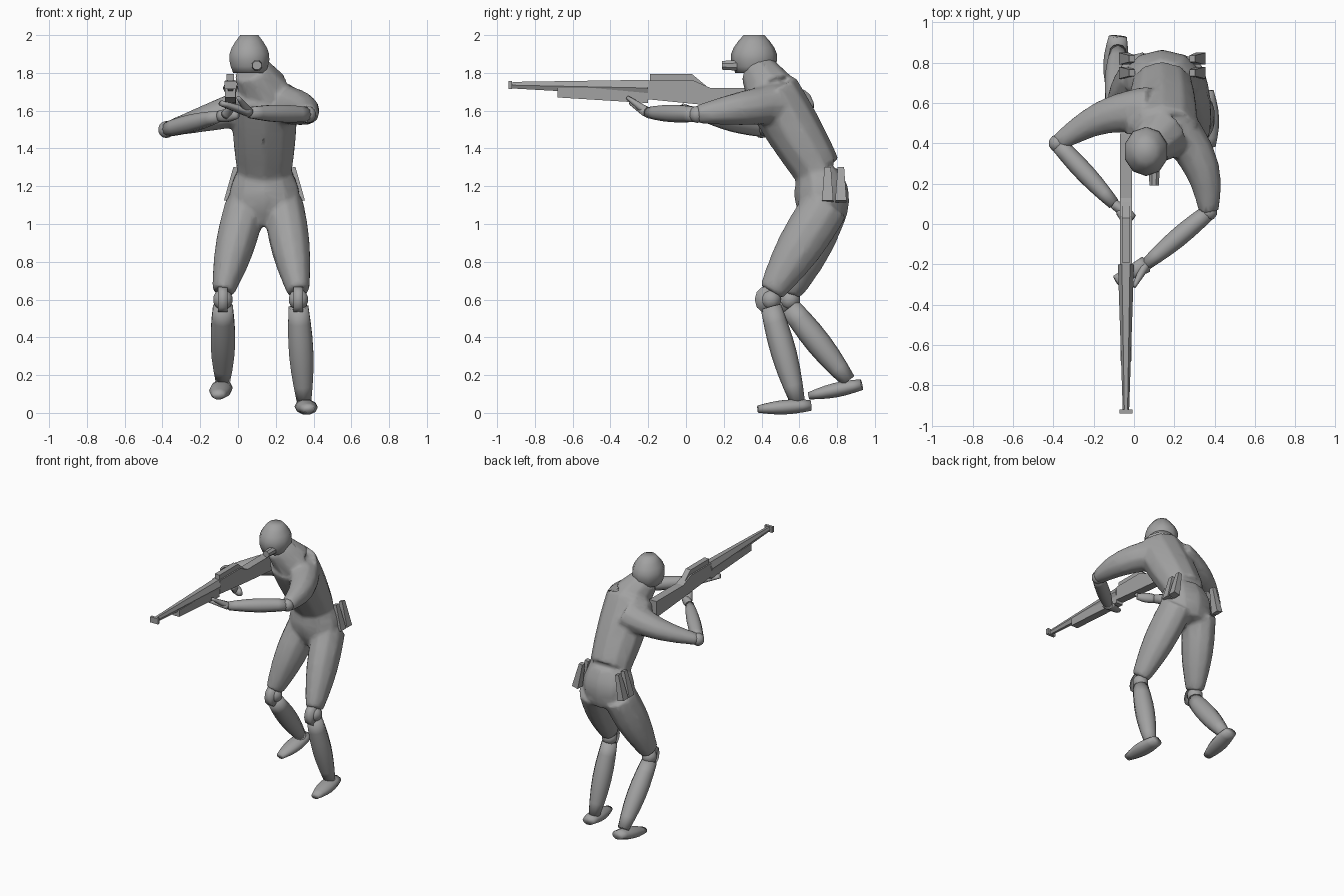
import bpy
import bmesh
import math
from mathutils import Vector

default_cube = bpy.data.objects.get("Cube")
if default_cube:
    bpy.data.objects.remove(default_cube)

# Single clay colour
clay = bpy.data.materials.new("clay_grey")
clay.use_nodes = True
clay.diffuse_color = (0.36, 0.36, 0.36, 1)
clay.node_tree.nodes["Principled BSDF"].inputs["Base Color"].default_value = clay.diffuse_color

ACROSS = Vector((1, 0, 0))
UP = Vector((0, 0, 1))
STRAIGHT = Vector((0, 0, 0))


def finish(name, bm, smooth=True):
    """Turn the bmesh into a named clay object."""
    bmesh.ops.recalc_face_normals(bm, faces=bm.faces[:])
    mesh = bpy.data.meshes.new(name)
    bm.to_mesh(mesh)
    bm.free()
    mesh.materials.append(clay)
    for polygon in mesh.polygons:
        polygon.use_smooth = smooth
    obj = bpy.data.objects.new(name, mesh)
    bpy.context.collection.objects.link(obj)
    return obj


def add_limb(bm, start, end, start_radius, end_radius, bulge=0, flat=1, bow=STRAIGHT, sides=10, steps=6):
    """Tapered tube that swells by bulge and bends by bow halfway along.
    flat is the ratio of the second radius to the first, which lies across
    on steep tubes and upright on level ones."""
    start, end = Vector(start), Vector(end)
    axis = (end - start).normalized()
    reference = ACROSS if abs(axis.z) > 0.5 else UP
    loops = []
    for step in range(steps + 1):
        t = step / steps
        arch = math.sin(math.pi * t)
        centre = start.lerp(end, t) + bow * arch
        radius = start_radius + (end_radius - start_radius) * t + bulge * arch
        tangent = (end - start + bow * math.pi * math.cos(math.pi * t)).normalized()
        first = (reference - tangent * reference.dot(tangent)).normalized()
        second = tangent.cross(first) * flat
        loop = []
        for side in range(sides):
            angle = math.tau * (side + 0.5) / sides
            offset = first * math.cos(angle) + second * math.sin(angle)
            loop.append(bm.verts.new(centre + offset * radius))
        loops.append(loop)
    for low, high in zip(loops, loops[1:]):
        for side in range(sides):
            after = (side + 1) % sides
            bm.faces.new((low[side], low[after], high[after], high[side]))
    bm.faces.new(loops[0])
    bm.faces.new(loops[-1])


def limb(name, *shape, smooth=True, **options):
    bm = bmesh.new()
    add_limb(bm, *shape, **options)
    return finish(name, bm, smooth)


def block(name, *shape, sides=4, **options):
    """Flat-shaded straight tube with few sides."""
    return limb(name, *shape, smooth=False, sides=sides, steps=1, **options)


def ball(name, centre, radius):
    bm = bmesh.new()
    bmesh.ops.create_uvsphere(bm, u_segments=10, v_segments=7, radius=radius)
    bmesh.ops.translate(bm, verts=bm.verts[:], vec=centre)
    return finish(name, bm)


def slab(name, profile, width):
    """Extrude a rifle side profile, given as y and height from the bore line."""
    bm = bmesh.new()
    corners = [bm.verts.new((BORE.x - width / 2, y, BORE.z + rise)) for y, rise in profile]
    grown = bmesh.ops.extrude_face_region(bm, geom=[bm.faces.new(corners)])
    moved = [item for item in grown["geom"] if isinstance(item, bmesh.types.BMVert)]
    bmesh.ops.translate(bm, verts=moved, vec=ACROSS * width)
    return finish(name, bm, smooth=False)


# Joints of the pose
MID = 0.14
crotch = Vector((MID, 0.74, 1))
waist = Vector((MID, 0.7, 1.28))
collar = Vector((MID, 0.45, 1.7))
skull_base = Vector((0.07, 0.38, 1.82))
left_shoulder = Vector((0.2, 0.5, 1.64))
left_elbow = Vector((0.37, 0.06, 1.58))
left_wrist = Vector((0.06, -0.2, 1.59))
right_shoulder = Vector((0.08, 0.56, 1.63))
right_elbow = Vector((-0.38, 0.4, 1.5))
right_wrist = Vector((-0.1, 0.1, 1.57))
legs = []
for label, s, ankle in (("left", 1, Vector((0.35, 0.59, 0.06))),
                        ("right", -1, Vector((-0.08, 0.86, 0.17)))):
    hip = Vector((MID + 0.1 * s, 0.74, 1.1))
    knee = Vector((0.12 + 0.2 * s, 0.5 - 0.05 * s, 0.6))
    legs.append((label, s, hip, knee, ankle))

# Body: trunk, neck, thighs and upper arms fused into one skin
bm = bmesh.new()
add_limb(bm, crotch, waist, 0.14, 0.15, bulge=0.05, flat=0.75)
add_limb(bm, waist, collar, 0.15, 0.18, bulge=0.01, flat=0.85)
add_limb(bm, collar, skull_base, 0.14, 0.1)
add_limb(bm, left_shoulder, left_elbow, 0.11, 0.05, bulge=0.01, bow=ACROSS * 0.05)
add_limb(bm, right_shoulder, right_elbow, 0.11, 0.04, flat=1.15, bow=Vector((0, 0.05, 0)))
for label, s, hip, knee, ankle in legs:
    add_limb(bm, hip, knee + UP * 0.04, 0.11, 0.06, bulge=0.02, flat=1.15)
body = finish("body", bm)
fuse = body.modifiers.new("fuse", "REMESH")
fuse.mode = "VOXEL"
fuse.voxel_size = 0.014
fuse.use_smooth_shade = True
soften = body.modifiers.new("soften", "SMOOTH")
soften.iterations = 6
simplify = body.modifiers.new("simplify", "DECIMATE")
simplify.ratio = 0.2

# Head with a flat-topped skull and a mask filter
skull = Vector((0.06, 0.36, 1.8))
limb("head", skull, skull + UP * 0.2, 0.09, 0.05, bulge=0.04, flat=1.1)
block("mask_filter", (0.1, 0.27, 1.84), (0.1, 0.19, 1.84), 0.03, 0.025, sides=8)

# Lower legs, knees, feet and the hip plates
for label, s, hip, knee, ankle in legs:
    ball(label + "_knee_ball", knee, 0.055)
    cap = knee - Vector((0, 0.03, 0))
    limb(label + "_knee_disc", cap - ACROSS * 0.025, cap + ACROSS * 0.025, 0.07, 0.07, flat=0.8, steps=1)
    limb(label + "_shin", knee - UP * 0.04, ankle, 0.055, 0.04, bulge=0.02)
    heel = ankle + Vector((0, 0.07, -0.02))
    toe = ankle + Vector((0.025 * s, -0.21, 0.02 * s - 0.06))
    limb(label + "_foot", heel, toe, 0.03, 0.02, bulge=0.015, flat=1.5)
    for place, y in (("front", 0.75), ("rear", 0.82)):
        block(label + "_" + place + "_hip_plate", (MID + 0.15 * s, y, 1.3),
              (MID + 0.19 * s, y, 1.12), 0.02, 0.035, flat=1.2)

# Elbows, forearms and hands
for label, elbow, wrist in (("left", left_elbow, left_wrist), ("right", right_elbow, right_wrist)):
    ball(label + "_elbow", elbow, 0.045)
    limb(label + "_forearm", elbow, wrist, 0.04, 0.03, bulge=0.013)
limb("left_hand", left_wrist, (-0.09, -0.28, 1.64), 0.025, 0.015, flat=1.7)
limb("left_thumb", left_wrist, (0, -0.31, 1.67), 0.025, 0.01)
limb("right_hand", right_wrist, (0, 0.03, 1.58), 0.03, 0.02, bulge=0.01, flat=0.8)
limb("right_fingers", (-0.06, 0.06, 1.58), (-0.03, -0.02, 1.63), 0.03, 0.01)

# Rifle: stock, sight rail, fore-end, barrel and muzzle
BORE = Vector((-0.04, 0, 1.72))
slab("rifle_stock", [(-0.2, 0.04), (0.04, 0.04), (0.13, 0), (0.45, 0),
                     (0.45, -0.12), (0.1, -0.09), (-0.2, -0.06)], 0.06)
slab("rifle_rail", [(-0.19, 0.03), (-0.19, 0.075), (0.03, 0.075), (0.12, 0)], 0.04)
slab("rifle_fore_end", [(-0.68, 0), (-0.2, 0), (-0.2, -0.08), (-0.68, -0.05)], 0.055)
muzzle = BORE + Vector((0, -0.94, 0.015))
muzzle_back = muzzle + Vector((0, 0.02, 0))
block("rifle_muzzle", muzzle, muzzle_back, 0.03, 0.03, flat=1.5)
block("rifle_barrel", muzzle_back, BORE + Vector((0, -0.2, 0)), 0.02, 0.05, sides=6, flat=0.8)
